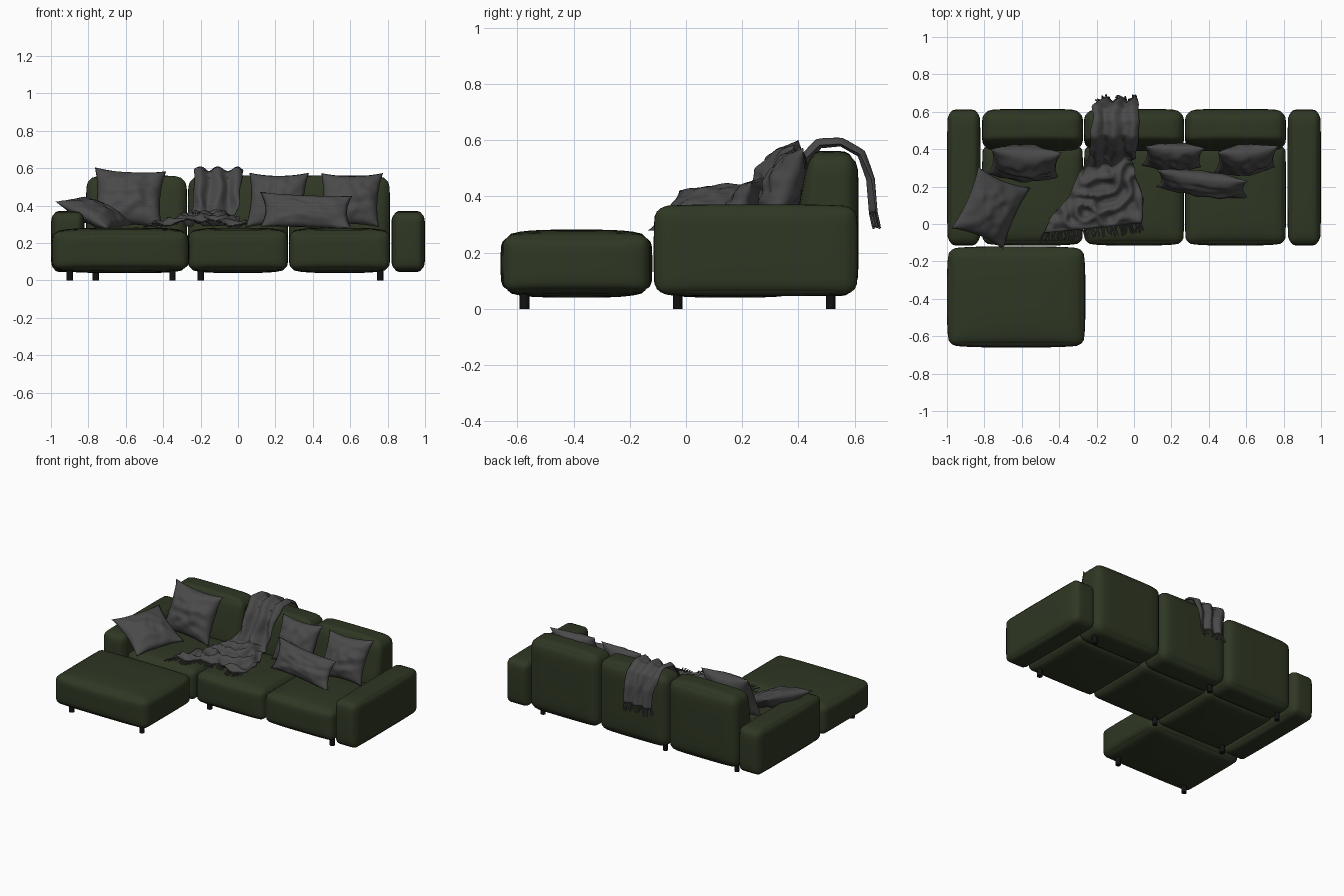
import bpy, bmesh, math, random
from mathutils import Vector, noise

random.seed(4)
if "Cube" in bpy.data.objects:
    bpy.data.objects.remove(bpy.data.objects["Cube"])


def material(name, rgb):
    m = bpy.data.materials.new(name)
    m.use_nodes = True
    m.diffuse_color = (*rgb, 1)
    m.node_tree.nodes["Principled BSDF"].inputs["Base Color"].default_value = (*rgb, 1)
    return m


GREEN = material("olive fabric", (0.028, 0.038, 0.017))
GREY = material("grey fabric", (0.068, 0.068, 0.068))
BLACK = material("black plastic", (0.006, 0.006, 0.006))


def finish(name, bm, mat):
    bmesh.ops.recalc_face_normals(bm, faces=bm.faces)
    mesh = bpy.data.meshes.new(name)
    bm.to_mesh(mesh)
    bm.free()
    for p in mesh.polygons:
        p.use_smooth = True
    mesh.materials.append(mat)
    obj = bpy.data.objects.new(name, mesh)
    bpy.context.collection.objects.link(obj)
    return obj


# Upholstered block: rounded box with softly crowned faces and optional front lean
def cushion(name, lo, hi, radius, crown, lean=0):
    lo, hi = Vector(lo), Vector(hi)
    mid, half = (lo + hi) / 2, (hi - lo) / 2 - Vector(crown)
    bm = bmesh.new()
    bmesh.ops.create_cube(bm, size=2)
    bmesh.ops.subdivide_edges(bm, edges=bm.edges[:], cuts=13, use_grid_fill=True)
    for v in bm.verts:
        t = [math.sin(c * math.pi / 2) for c in v.co]
        p = Vector([t[i] * half[i] for i in range(3)])
        q = Vector([max(radius - half[i], min(half[i] - radius, p[i])) for i in range(3)])
        p = q + (p - q).normalized() * radius
        for i in range(3):
            j, k = (i + 1) % 3, (i + 2) % 3
            p[i] += crown[i] * t[i] * (1 - t[j] ** 4) * (1 - t[k] ** 4)
        if lean and p.y < 0:
            p.y += lean * max(0, p.z / half.z) * (-p.y / half.y)
        v.co = p + mid
    return finish(name, bm, GREEN)


# Seats, backs, ottoman and arms
edges = [-0.815, -0.27, 0.27, 0.815]
for side, x0, x1 in zip(("right", "middle", "left"), edges, edges[1:]):
    cushion(side + "_seat", (x0 + .003, -.115, .04), (x1 - .003, .43, .282), .035, (.003, .012, .018))
    cushion(side + "_back", (x0 + .003, .39, .045), (x1 - .003, .615, .562), .05, (.003, .008, .012), .04)
cushion("ottoman", (-1, -.66, .04), (-.26, -.12, .282), .035, (.012, .012, .02))
for side, x0 in (("right", -1), ("left", .82)):
    cushion(side + "_arm", (x0, -.115, .045), (x0 + .18, .612, .372), .035, (.006, .01, .008))

# Feet
FEET = [(-.9, -.575), (-.35, -.575)] + [(x, y) for x in (-.76, -.2, .76) for y in (-.03, .515)]
for i, (x, y) in enumerate(FEET):
    bpy.ops.mesh.primitive_cylinder_add(vertices=16, radius=.017, depth=.06, location=(x, y, .03))
    foot = bpy.context.object
    foot.name = f"foot_{i + 1}"
    foot.data.materials.append(BLACK)
    bpy.ops.object.shade_smooth_by_angle()


# Throw pillow: two puffed sheets with pulled corners and creases
def pillow(name, centre, across, up, thick):
    centre, across, up = Vector(centre), Vector(across), Vector(up)
    normal = across.cross(up).normalized()
    n = 28
    bm = bmesh.new()
    for side in (1, -1):
        rows = []
        for i in range(n + 1):
            row = []
            for j in range(n + 1):
                u, v = 2 * i / n - 1, 2 * j / n - 1
                puff = ((1 - u * u) * (1 - v * v)) ** .55
                crease = noise.noise(Vector((u * 3, v * 3, side)) + centre * 9)
                h = side * thick * puff * (1 + .25 * crease)
                pu = u * (1.03 - .12 * (1 - v * v)) + .03 * crease * puff
                pv = v * (1.03 - .12 * (1 - u * u))
                row.append(bm.verts.new(centre + across * pu + up * pv + normal * h))
            rows.append(row)
        for a, b in zip(rows, rows[1:]):
            for j in range(n):
                bm.faces.new((a[j], a[j + 1], b[j + 1], b[j]))
    bmesh.ops.remove_doubles(bm, verts=bm.verts, dist=.0005)
    finish(name, bm, GREY)


pillow("arm_pillow", (-.765, .085, .36), (.135, -.055, -.07), (.07, .16, .01), .06)
pillow("large_pillow", (-.585, .325, .44), (.185, -.01, -.01), (.01, .065, .15), .085)
pillow("middle_pillow", (.21, .36, .43), (.155, -.005, 0), (.01, .05, .142), .065)
pillow("corner_pillow", (.6, .345, .43), (.16, .015, 0), (.01, .055, .14), .07)
pillow("lumbar_pillow", (.365, .215, .37), (.24, -.03, -.01), (0, .045, .09), .06)

# Throw: path stations of y, z, centre x, half width, fold height, crumple height
PATH = [(.655, .34, -.09, .10, .012, 0), (.645, .46, -.09, .11, .012, 0),
        (.615, .545, -.1, .12, .012, 0), (.55, .582, -.1, .125, .012, 0),
        (.48, .575, -.1, .125, .015, 0), (.42, .5, -.11, .125, .018, 0),
        (.385, .4, -.12, .12, .02, .01), (.33, .325, -.14, .13, .01, .04),
        (.2, .3, -.17, .18, .005, .075), (.08, .292, -.2, .25, 0, .075),
        (-.02, .29, -.22, .26, 0, .04)]


def station(s):
    s = min(s, .9999) * (len(PATH) - 1)
    k = int(s)
    return [a + (b - a) * (s - k) for a, b in zip(PATH[k], PATH[k + 1])]


def throw_point(s, u):
    y, z, cx, hw, fold, crumple = station(s)
    before, after = station(max(0, s - .04)), station(min(1, s + .04))
    tangent = Vector((after[0] - before[0], after[1] - before[1])).normalized()
    x = cx + hw * u
    ridge = 1 - abs(noise.noise(Vector((x * 9 + y * 4, y * 9 - x * 3, 2)))) * 2.6
    h = fold * (1 + math.sin(u * 8 + 2 * math.sin(s * 5)))
    h += crumple * max(0, ridge) * (1 - .6 * u * u)
    sway = .02 * noise.noise(Vector((s * 9, u, 5)))
    slant = .05 * u * (crumple / .075)
    return Vector((x + sway, y + tangent.y * h + slant, z - tangent.x * h))


ROWS, COLS = 90, 50
bm = bmesh.new()
grid = [[bm.verts.new(throw_point(i / ROWS, 2 * j / COLS - 1)) for j in range(COLS + 1)]
        for i in range(ROWS + 1)]
for a, b in zip(grid, grid[1:]):
    for j in range(COLS):
        bm.faces.new((a[j], a[j + 1], b[j + 1], b[j]))
throw = finish("throw_blanket", bm, GREY)
solid = throw.modifiers.new("thickness", "SOLIDIFY")
solid.thickness = .007
solid.offset = 0

# Fringe strands along both ends of the throw
fringe = bpy.data.curves.new("throw_fringe", "CURVE")
fringe.dimensions = "3D"
fringe.bevel_depth = .004
fringe.bevel_resolution = 1
fringe.use_fill_caps = True
for end, count, step in ((0, 22, Vector((0, .004, -.018))), (1, 40, Vector((0, -.02, -.001)))):
    for i in range(count):
        p = throw_point(end, 2 * i / (count - 1) - 1)
        line = fringe.splines.new("POLY")
        line.points.add(3)
        for point in line.points:
            point.co = (*p, 1)
            p = p + step * random.uniform(.6, 1.1) + Vector((random.uniform(-.009, .009), 0, 0))
            p.z = max(p.z, .285)
fringe.materials.append(GREY)
bpy.context.collection.objects.link(bpy.data.objects.new("throw_fringe", fringe))
